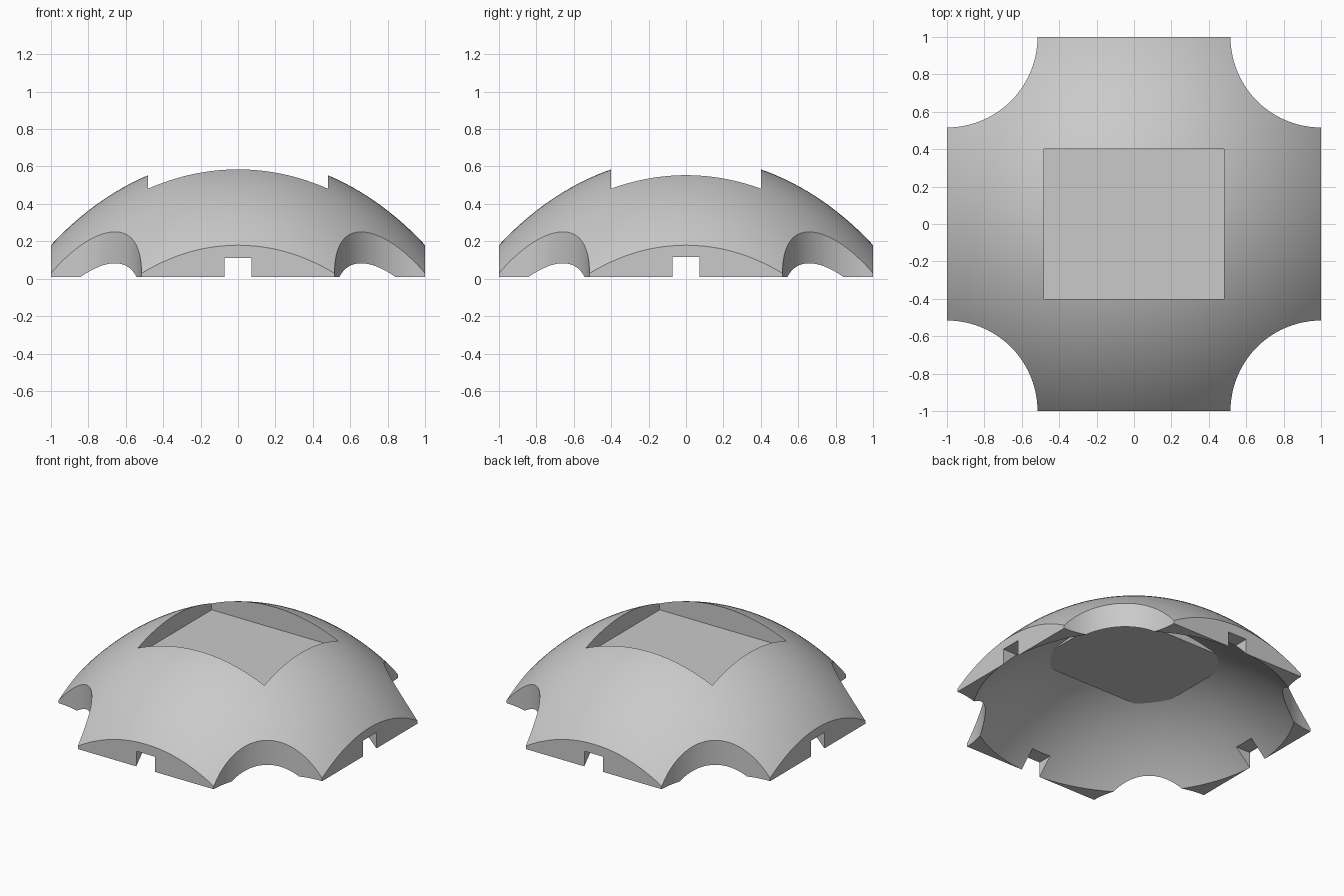
import bpy, bmesh, math
from mathutils import Matrix

if "Cube" in bpy.data.objects:
    bpy.data.objects.remove(bpy.data.objects["Cube"], do_unlink=True)

grey = bpy.data.materials.new("plain_grey")
grey.use_nodes = True
colour = (0.59, 0.59, 0.59, 1)
grey.diffuse_color = colour
grey.node_tree.nodes["Principled BSDF"].inputs["Base Color"].default_value = colour


def add_object(name, bm):
    mesh = bpy.data.meshes.new(name)
    bmesh.ops.recalc_face_normals(bm, faces=bm.faces)
    bm.to_mesh(mesh)
    bm.free()
    obj = bpy.data.objects.new(name, mesh)
    bpy.context.collection.objects.link(obj)
    mesh.materials.append(grey)
    return obj


def box(name, x, y, z0, z1):
    """Box with half sizes x and y, between two heights."""
    bm = bmesh.new()
    bmesh.ops.create_cube(bm, size=1, matrix=Matrix.Translation((0, 0, (z0 + z1) / 2))
                          @ Matrix.Diagonal((2 * x, 2 * y, z1 - z0, 1)))
    return add_object(name, bm)


def dome(name, apex, radius=1.6, stretch=1.349, reach=1.45, rings=40, sides=128):
    """Solid elliptical cap with a deep flat base."""
    bm = bmesh.new()
    loops = []
    for i in range(1, rings + 1):
        r = reach * i / rings
        z = apex - stretch * (radius - math.sqrt(radius ** 2 - r ** 2))
        loops.append((r, z))
    loops.append((reach, -1))
    tip = bm.verts.new((0, 0, apex))
    previous = None
    for r, z in loops:
        ring = [bm.verts.new((r * math.cos(math.tau * k / sides),
                              r * math.sin(math.tau * k / sides), z)) for k in range(sides)]
        for k in range(sides):
            n = (k + 1) % sides
            if previous:
                bm.faces.new((previous[k], ring[k], ring[n], previous[n]))
            else:
                bm.faces.new((tip, ring[k], ring[n]))
        previous = ring
    bm.faces.new(previous)
    return add_object(name, bm)


def boolean(target, cutter, operation="DIFFERENCE"):
    mod = target.modifiers.new(cutter.name, "BOOLEAN")
    mod.operation = operation
    mod.solver = "EXACT"
    mod.object = cutter
    graph = bpy.context.evaluated_depsgraph_get()
    result = bpy.data.meshes.new_from_object(target.evaluated_get(graph))
    target.modifiers.clear()
    target.data = result
    bpy.data.objects.remove(cutter, do_unlink=True)


# Outer dome trimmed to a square block
shell = dome("domed_shell", 0.653)
boolean(shell, box("square_trim", 1, 1, 0.008, 0.9), "INTERSECT")

# Hollow underside of the same curve, leaving a flat slab below the top recess
hollow = dome("hollow", 0.485)
boolean(hollow, box("slab", 0.48, 0.4, 0.367, 0.9))
boolean(shell, hollow)

# Rectangular recess in the top
boolean(shell, box("top_recess", 0.48, 0.4, 0.438, 0.9))

# Round cut-outs at the four corners
for sx in (-1, 1):
    for sy in (-1, 1):
        bm = bmesh.new()
        bmesh.ops.create_cone(bm, cap_ends=True, segments=96, radius1=0.484, radius2=0.484,
                              depth=3, matrix=Matrix.Translation((sx, sy, 0)))
        boolean(shell, add_object("corner_cutter", bm))

# Square slots through the middle of each side
boolean(shell, box("slot_front_back", 0.072, 1.2, -0.2, 0.112))
boolean(shell, box("slot_left_right", 1.2, 0.072, -0.2, 0.117))

# Smooth curved faces, keep the cut edges crisp
bpy.ops.object.select_all(action="DESELECT")
shell.select_set(True)
bpy.context.view_layer.objects.active = shell
bpy.ops.object.shade_smooth_by_angle(angle=math.radians(25))
